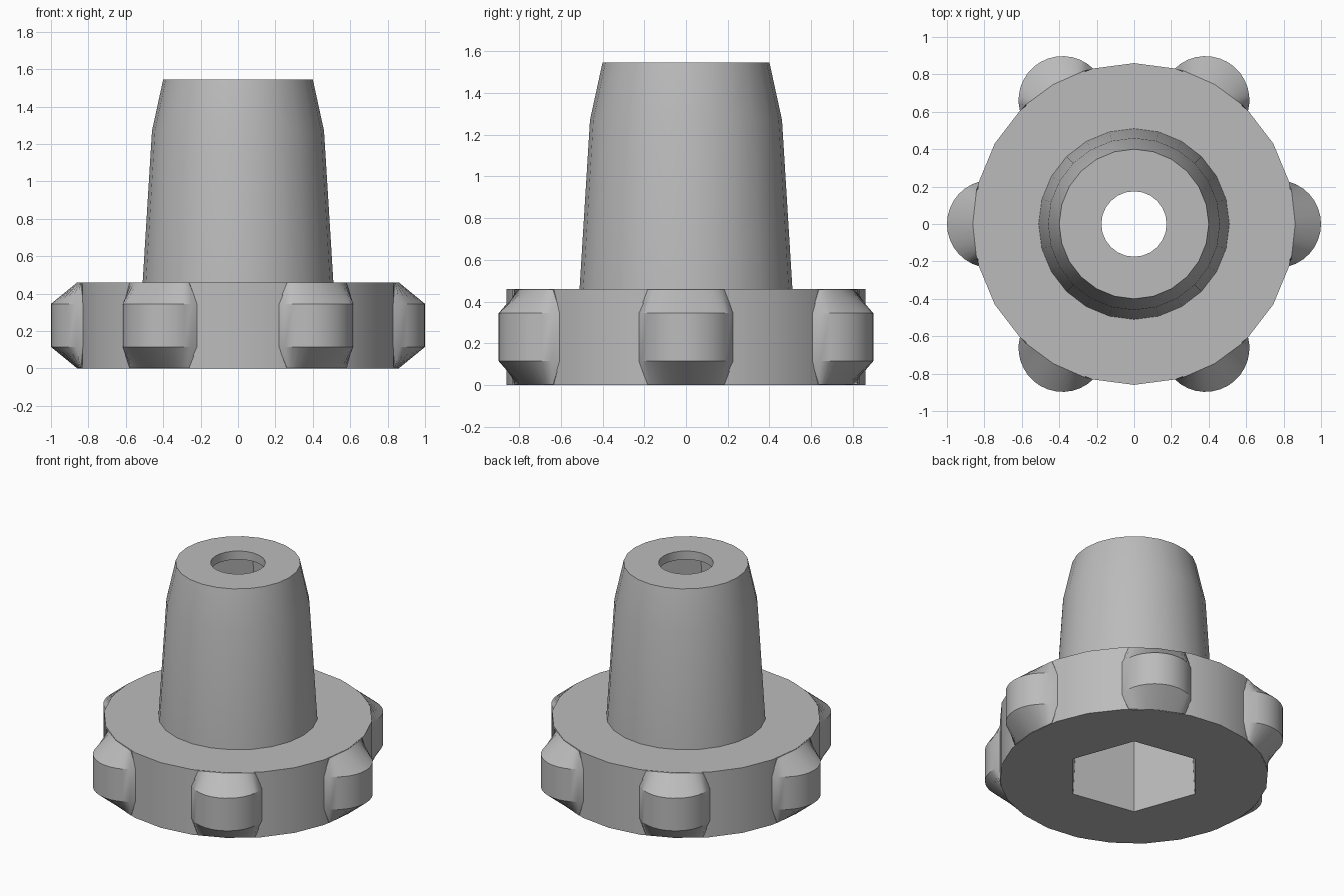
import bpy, bmesh
from math import sin, cos, radians, pi

cube = bpy.data.objects.get("Cube")
if cube:
    bpy.data.objects.remove(cube, do_unlink=True)

SIDES = 24
HEX_TURN = 50  # bearing of one socket corner, degrees

grey = bpy.data.materials.new("plain_grey")
grey.use_nodes = True
grey.diffuse_color = (0.5, 0.5, 0.5, 1)
grey.node_tree.nodes["Principled BSDF"].inputs["Base Color"].default_value = (0.5, 0.5, 0.5, 1)


def circle(r, z):
    return [(r * cos(2 * pi * k / SIDES), r * sin(2 * pi * k / SIDES), z) for k in range(SIDES)]


def hexagon(r, z):
    """Hexagon sampled with as many points as the circles, corners included."""
    pts = []
    for k in range(SIDES):
        deg = 360 * k / SIDES + HEX_TURN % (360 / SIDES)
        local = round(deg - HEX_TURN) % 60 - 30
        d = r * cos(pi / 6) / cos(radians(local))
        pts.append((d * cos(radians(deg)), d * sin(radians(deg)), z))
    return pts


def loft(name, rings, closed=False):
    """Skin a stack of equal rings; closed joins last to first, else ends are capped."""
    bm = bmesh.new()
    vs = [[bm.verts.new(p) for p in ring] for ring in rings]
    n = len(rings[0])
    pairs = list(zip(vs, vs[1:])) + ([(vs[-1], vs[0])] if closed else [])
    for a, b in pairs:
        for k in range(n):
            j = (k + 1) % n
            bm.faces.new((a[k], a[j], b[j], b[k]))
    if not closed:
        bm.faces.new(vs[0])
        bm.faces.new(vs[-1])
    bmesh.ops.recalc_face_normals(bm, faces=bm.faces)
    mesh = bpy.data.meshes.new(name)
    bm.to_mesh(mesh)
    bm.free()
    mesh.materials.append(grey)
    ob = bpy.data.objects.new(name, mesh)
    bpy.context.collection.objects.link(ob)
    bpy.ops.object.select_all(action="DESELECT")
    ob.select_set(True)
    bpy.context.view_layer.objects.active = ob
    bpy.ops.object.shade_smooth_by_angle(angle=radians(30))
    return ob


# Flanged hub: disc, tapered stem, bore and tapered hexagonal socket
outer = [(0.86, 0), (0.86, 0.46), (0.51, 0.46), (0.46, 1.27),
         (0.40, 1.545), (0.175, 1.545), (0.175, 1.485)]
loft("hub", [circle(r, z) for r, z in outer] + [hexagon(0.37, 1.485), hexagon(0.45, 0)], closed=True)


# Grip lugs: rounded bulges whose ends slope back to the disc rim
def lug_ring(z, bulge):
    pts = [(0.7, -0.15, z)]
    steps = 14
    for i in range(steps + 1):
        a = radians(-75 + 150 * i / steps)
        if bulge:
            pts.append((0.765 + 0.235 * cos(a), 0.235 * sin(a), z))
        else:
            y = 0.19 * sin(a)
            pts.append((0.862 - 0.11 * abs(y), y, z))
    return pts + [(0.7, 0.15, z)]


for i in range(6):
    lug = loft(f"grip_lug_{i + 1}", [lug_ring(0.002, False), lug_ring(0.115, True),
                                     lug_ring(0.345, True), lug_ring(0.458, False)])
    lug.rotation_euler.z = i * pi / 3
